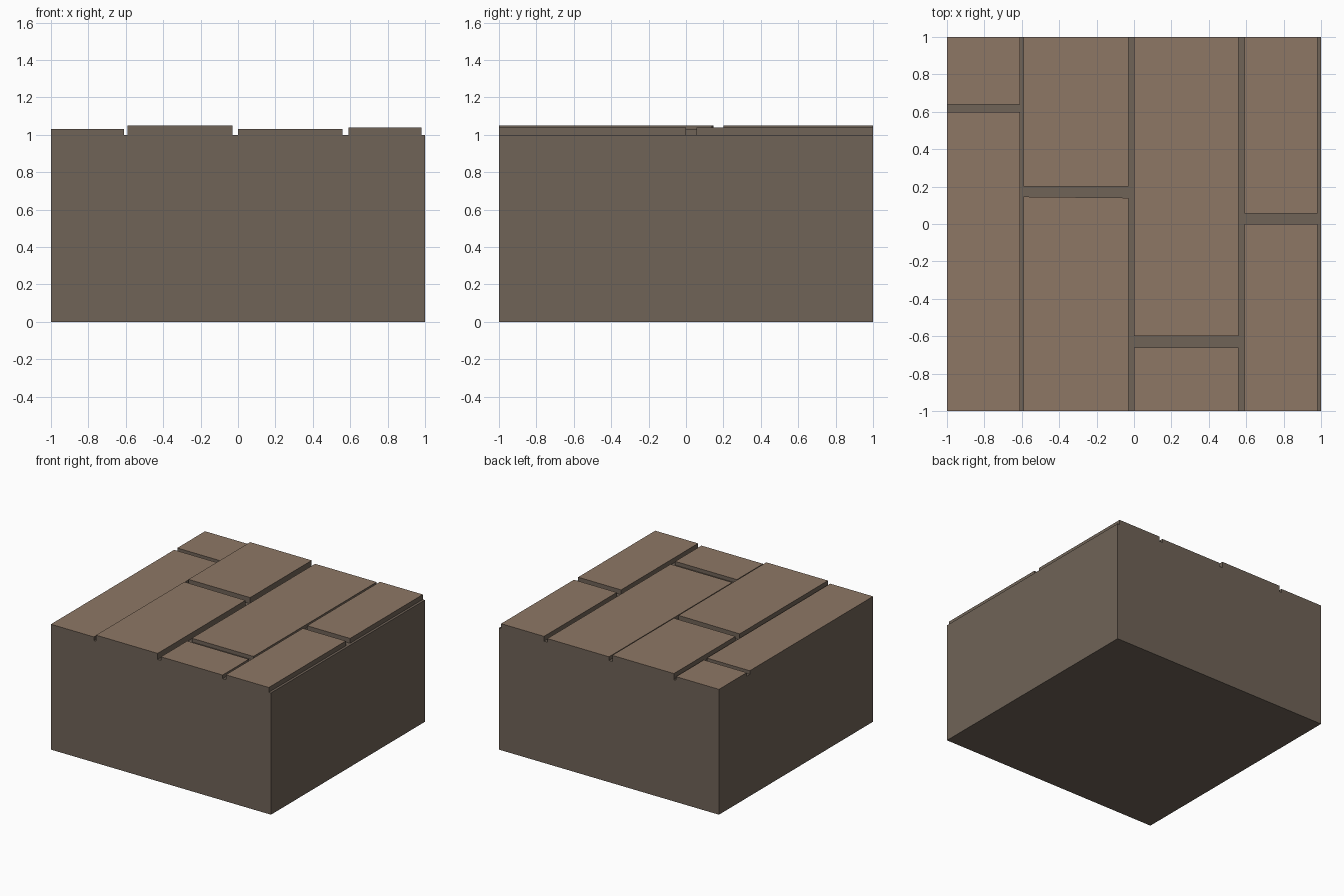
import bpy, bmesh

if "Cube" in bpy.data.objects:
    bpy.data.objects.remove(bpy.data.objects["Cube"])


def material(name, rgb):
    m = bpy.data.materials.new(name)
    m.diffuse_color = (*rgb, 1)
    m.use_nodes = True
    m.node_tree.nodes["Principled BSDF"].inputs["Base Color"].default_value = m.diffuse_color
    return m


earth = material("dark_earth", (0.16, 0.125, 0.096))
wood = material("brown_wood", (0.27, 0.185, 0.13))


def block(name, x0, x1, y0, y1, z0, z1, plank=False, skew=0.0):
    """Box; planks get a wood top and lose their hidden underside."""
    bm = bmesh.new()
    bmesh.ops.create_cube(bm, size=1)
    for v in bm.verts:
        left, back = v.co.x < 0, v.co.y > 0
        v.co = (x0 if left else x1,
                y1 + (skew if left else 0) if back else y0,
                z1 if v.co.z > 0 else z0)
    bm.normal_update()
    if plank:
        for f in bm.faces:
            if f.normal.z > 0.5:
                f.material_index = 1
        bmesh.ops.delete(bm, geom=[f for f in bm.faces if f.normal.z < -0.5],
                         context='FACES_ONLY')
    mesh = bpy.data.meshes.new(name)
    bm.to_mesh(mesh)
    bm.free()
    mesh.materials.append(earth)
    if plank:
        mesh.materials.append(wood)
    ob = bpy.data.objects.new(name, mesh)
    bpy.context.collection.objects.link(ob)
    return ob


# Solid ground block
block("base_block", -1, 1, -1, 1, 0, 1)

# Plank columns: x range, top height, gap between front and back plank, end skew
columns = [
    (-1.0, -0.61, 1.03, 0.60, 0.64, 0),
    (-0.59, -0.03, 1.05, 0.14, 0.20, 0.006),
    (0.0, 0.56, 1.03, -0.66, -0.60, 0),
    (0.59, 0.98, 1.04, 0.0, 0.055, 0),
]
for i, (x0, x1, top, gap0, gap1, skew) in enumerate(columns, 1):
    block(f"plank_{i}_front", x0, x1, -1, gap0, 1, top, True, skew)
    block(f"plank_{i}_back", x0, x1, gap1, 1, 1, top, True)
